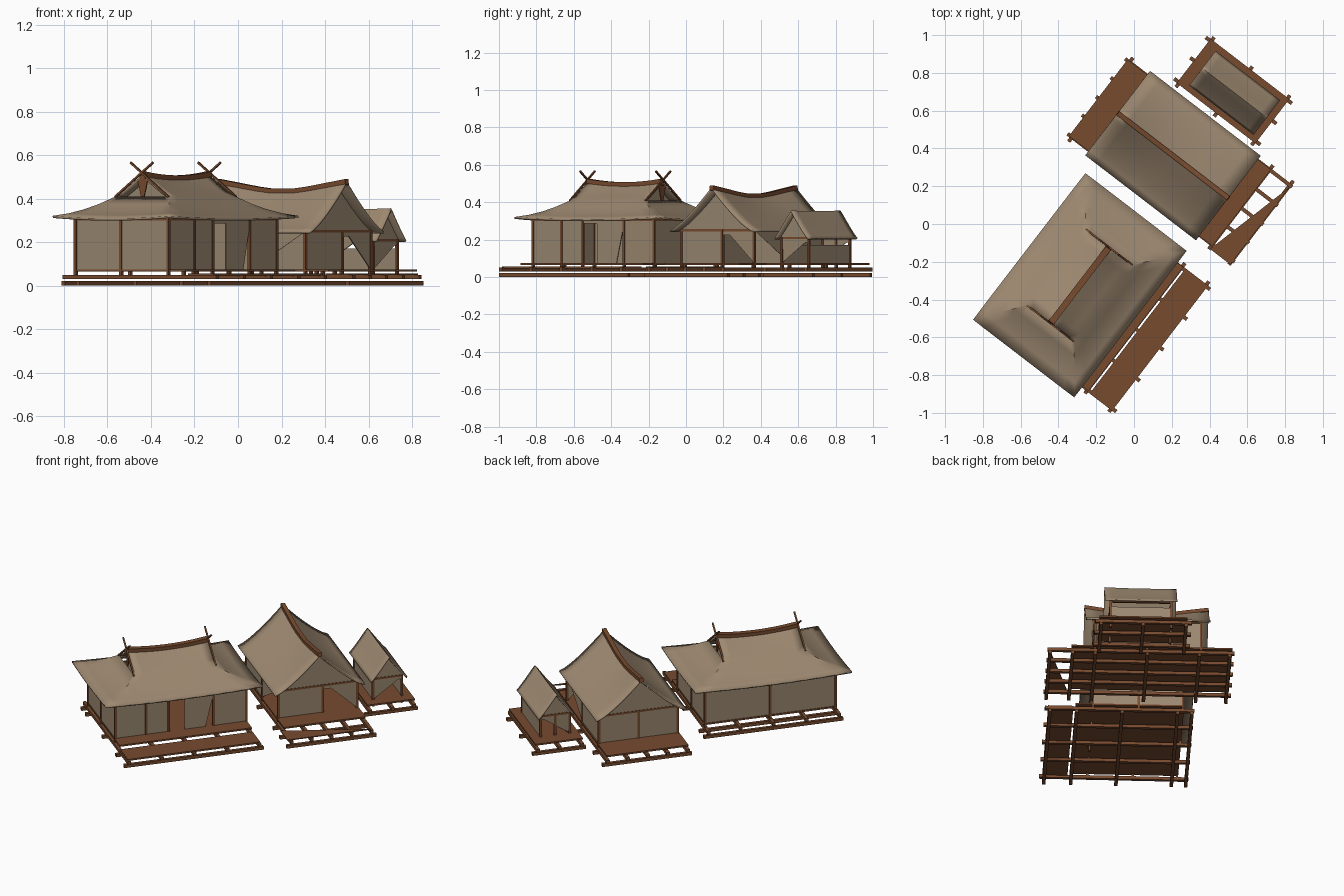
import bpy, bmesh, math
from mathutils import Vector, Matrix

cube = bpy.data.objects.get("Cube")
if cube:
    bpy.data.objects.remove(cube)

TURN = math.radians(-37.5)   # the whole row of houses is turned on the plot
FLOOR = 0.075


def material(name, rgb):
    m = bpy.data.materials.new(name)
    m.use_nodes = True
    m.diffuse_color = (*rgb, 1)
    m.node_tree.nodes["Principled BSDF"].inputs["Base Color"].default_value = (*rgb, 1)
    return m


THATCH = material("thatch beige", (0.34, 0.25, 0.165))
PANEL = material("wall beige", (0.33, 0.25, 0.165))
WOOD = material("brown wood", (0.185, 0.07, 0.028))


def finish(name, bm, mat, smooth=False, thick=0):
    bmesh.ops.remove_doubles(bm, verts=bm.verts, dist=0.0005)
    bmesh.ops.recalc_face_normals(bm, faces=bm.faces)
    me = bpy.data.meshes.new(name)
    bm.to_mesh(me)
    bm.free()
    ob = bpy.data.objects.new(name, me)
    bpy.context.collection.objects.link(ob)
    ob.rotation_euler.z = TURN
    me.materials.append(mat)
    if thick:
        mod = ob.modifiers.new("thickness", "SOLIDIFY")
        mod.thickness = thick
        mod.offset = 0
    if smooth:
        bpy.ops.object.select_all(action="DESELECT")
        ob.select_set(True)
        bpy.context.view_layer.objects.active = ob
        bpy.ops.object.shade_smooth_by_angle(angle=math.radians(40))
    return ob


def rods(name, pairs, w, mat=WOOD):
    """Square bars between pairs of points."""
    bm = bmesh.new()
    for p, q in pairs:
        p, q = Vector(p), Vector(q)
        d = q - p
        m = (Matrix.Translation((p + q) / 2) @ d.to_track_quat("Z", "Y").to_matrix().to_4x4()
             @ Matrix.Diagonal((w, w, d.length, 1)))
        bmesh.ops.create_cube(bm, size=1, matrix=m)
    return finish(name, bm, mat)


def slab(name, x0, x1, y0, y1, top, mat=WOOD, t=0.01):
    bm = bmesh.new()
    m = (Matrix.Translation(((x0 + x1) / 2, (y0 + y1) / 2, top - t / 2))
         @ Matrix.Diagonal((x1 - x0, y1 - y0, t, 1)))
    bmesh.ops.create_cube(bm, size=1, matrix=m)
    return finish(name, bm, mat)


def sheets(name, polys, mat=PANEL, thick=0.006):
    bm = bmesh.new()
    for poly in polys:
        bm.faces.new([bm.verts.new(p) for p in poly])
    return finish(name, bm, mat, thick=thick)


def across(x, y0, y1, z0, z1):
    return [(x, y0, z0), (x, y1, z0), (x, y1, z1), (x, y0, z1)]


def along(y, x0, x1, z0, z1):
    return [(x0, y, z0), (x1, y, z0), (x1, y, z1), (x0, y, z1)]


def posts(name, spots, top):
    return rods(name, [((x, y, 0.03), (x, y, top)) for x, y in spots], 0.014)


def plates(name, x0, x1, y0, y1, z):
    c = [(x0, y0, z), (x1, y0, z), (x1, y1, z), (x0, y1, z)]
    return rods(name, [(c[i], c[(i + 1) % 4]) for i in range(4)], 0.012)


def base_frame(name, xs, ys, x0, x1, y0, y1):
    """Two crossed layers of poles lying under a deck."""
    rods(name + "_lower_poles", [((x, y0, 0.011), (x, y1, 0.011)) for x in xs], 0.02)
    rods(name + "_upper_poles", [((x0, y, 0.04), (x1, y, 0.04)) for y in ys], 0.02)


def grid(bm, rows):
    vs = [[bm.verts.new(p) for p in r] for r in rows]
    for r, s in zip(vs, vs[1:]):
        for i in range(len(r) - 1):
            bm.faces.new((r[i], r[i + 1], s[i + 1], s[i]))


# ---------------- main house ----------------
CX, CY = -0.03, -0.432
slab("main_deck", -0.3, 0.347, -0.848, -0.022, FLOOR)
slab("main_low_step", 0.36, 0.51, -0.848, -0.022, 0.055)
base_frame("main", (-0.345, -0.26, 0.07, 0.34, 0.5), (-0.845, -0.64, -0.435, -0.23, -0.03),
           -0.36, 0.53, -0.87, 0.0)
X0, X1, Y0, Y1 = -0.293, 0.243, -0.842, -0.027
posts("main_posts", [(x, y) for x in (X0, X1) for y in (Y0, CY, Y1) if (x, y) != (X1, CY)]
      + [(CX, Y0), (CX, Y1), (X1, -0.65), (X1, -0.51), (X1, -0.23)], 0.31)
plates("main_wall_plates", X0, X1, Y0, Y1, 0.305)
sheets("main_walls", [across(X0, Y0, Y1, FLOOR, 0.3), along(Y0, X0, X1, FLOOR, 0.3),
                      along(Y1, X0, X1, FLOOR, 0.3), across(X1, Y0, -0.51, FLOOR, 0.3),
                      across(X1, -0.41, -0.28, FLOOR, 0.285), across(X1, -0.23, Y1, FLOOR, 0.3),
                      across(X1, -0.51, -0.23, 0.285, 0.3),
                      [(X1, -0.28, FLOOR), (X1, -0.28, 0.285), (X1, -0.23, 0.285)]])

# hipped skirt and upper gable, as rings of (half width, half length, height)
RINGS = [(0.155, 0.25, 0.405), (0.2, 0.31, 0.372), (0.245, 0.365, 0.347),
         (0.29, 0.425, 0.328), (0.337, 0.488, 0.316)]
N = 10
steps = [2 * i / N - 1 for i in range(N + 1)]


def ridge_z(s):
    return 0.49 + 0.018 * s * s


bm = bmesh.new()
for side in (-1, 1):
    top = [[(CX + side * 0.155 * t, CY + 0.25 * s,
             0.405 + (ridge_z(s) - 0.405) * (1 - t) ** 1.15) for s in steps]
           for t in (0, 0.25, 0.5, 0.75, 1)]
    sag = [0.012 * k / 4 for k in range(5)]
    skirt = [[(CX + side * a, CY + b * s, z - g * (1 - s * s)) for s in steps]
             for (a, b, z), g in zip(RINGS, sag)]
    grid(bm, top + skirt[1:])
    grid(bm, [[(CX + a * s, CY + side * b, z - g * (1 - s * s)) for s in steps]
              for (a, b, z), g in zip(RINGS, sag)])
finish("main_roof", bm, THATCH, True, 0.01)

rods("main_ridge_cap", [((CX, CY + 0.25 * s, ridge_z(s)), (CX, CY + 0.25 * r, ridge_z(r)))
                        for s, r in zip(steps, steps[1:])], 0.034)
barge = []
for e in (-1, 1):
    y = CY + e * 0.255
    for side in (-1, 1):
        barge.append(((CX + side * 0.155, y, 0.408), (CX - side * 0.065, y, 0.566)))
rods("main_crossed_gable_boards", barge, 0.009)
sheets("main_gable_panels", [[(CX - 0.14, CY + e * 0.2, 0.4), (CX + 0.14, CY + e * 0.2, 0.4),
                              (CX, CY + e * 0.2, 0.49)] for e in (-1, 1)])
sheets("main_gable_struts", [[(CX - 0.008, CY + e * 0.247, 0.405), (CX + 0.008, CY + e * 0.247, 0.405),
                              (CX + 0.03, CY + e * 0.247, 0.49), (CX - 0.03, CY + e * 0.247, 0.49)]
                             for e in (-1, 1)], WOOD)


# ---------------- gabled houses ----------------
def gable_roof(name, x0, x1, yc, half, eave, ridge, power):
    bm = bmesh.new()
    for side in (-1, 1):
        grid(bm, [[((x0 + x1) / 2 + s * (x1 - x0) / 2, yc + side * half * t,
                    eave + (ridge(s) - eave) * (1 - t) ** power) for s in steps]
                  for t in [k / 8 for k in range(9)]])
    finish(name, bm, THATCH, True, 0.01)


def gable_end(x, yc, reach, half, eave, peak, power):
    """Outline of the wall under the roof curve."""
    ts = [i / 6 * reach for i in range(-6, 7)]
    curve = [(x, yc + half * t, eave + (peak - eave) * (1 - abs(t)) ** power - 0.008) for t in ts]
    return curve + [(x, yc + half * reach, eave - 0.02), (x, yc - half * reach, eave - 0.02)]


# middle house
MY = 0.413


def mid_ridge(s):
    return 0.432 + 0.043 * max(0, abs(s) - 0.25) / 0.75


slab("middle_deck", -0.557, 0.4, 0.16, 0.67, FLOOR)
sheets("middle_low_step", [[(0.4, 0.14, 0.053), (0.535, 0.14, 0.053), (0.535, 0.66, 0.053)]], WOOD)
base_frame("middle", (-0.54, -0.36, -0.05, 0.26, 0.395, 0.53), (0.165, 0.29, 0.413, 0.54, 0.665),
           -0.57, 0.545, 0.135, 0.695)
gable_roof("middle_roof", -0.426, 0.313, MY, 0.28, 0.245, mid_ridge, 1.3)
rods("middle_ridge_cap", [((-0.056 + 0.37 * s, MY, mid_ridge(s) + 0.002),
                           (-0.056 + 0.37 * r, MY, mid_ridge(r) + 0.002))
                          for s, r in zip(steps, steps[1:])], 0.026)
X0, X1, Y0, Y1 = -0.37, 0.26, 0.17, 0.66
posts("middle_posts", [(x, y) for x in (X0, -0.05, X1) for y in (Y0, Y1)]
      + [(X0, MY), (X1, 0.445)], 0.255)
plates("middle_wall_plates", X0, X1, Y0, Y1, 0.25)
half_walls = []
for y in (Y0, Y1):
    half_walls += [along(y, X0, -0.05, FLOOR, 0.25),
                   [(-0.05, y, FLOOR), (-0.05, y, 0.25), (X1, y, 0.25)]]
sheets("middle_walls", half_walls + [
    across(X0, Y0, Y1, FLOOR, 0.25), across(X1, Y0, 0.44, FLOOR, 0.25),
    [(X1, 0.47, 0.25), (X1, Y1, 0.25), (X1, Y1, FLOOR)],
    gable_end(X0, MY, 0.86, 0.28, 0.245, 0.46, 1.3),
    gable_end(X1, MY, 0.86, 0.28, 0.245, 0.46, 1.3)])

# small house
SY = 0.875
slab("small_deck", -0.275, 0.25, 0.73, 1.025, FLOOR)
base_frame("small", (-0.265, -0.01, 0.24), (0.74, 0.88, 1.015), -0.3, 0.275, 0.71, 1.043)
gable_roof("small_roof", -0.215, 0.215, SY, 0.112, 0.205, lambda s: 0.347 + 0.004 * s * s, 1.1)
X0, X1, Y0, Y1 = -0.18, 0.18, 0.785, 0.965
posts("small_posts", [(x, y) for x in (X0, X1) for y in (Y0, Y1)] + [(X0, SY)], 0.21)
plates("small_wall_plates", X0, X1, Y0, Y1, 0.208)
sheets("small_walls", [along(Y0, X0, X1, FLOOR, 0.17), along(Y1, X0, X1, FLOOR, 0.17)]
       + [p for x in (X0, X1) for p in (
           gable_end(x, SY, 0.8, 0.112, 0.205, 0.345, 1.1),
           [(x, Y0, FLOOR), (x, Y0, 0.2), (x, Y1, 0.2)])])
